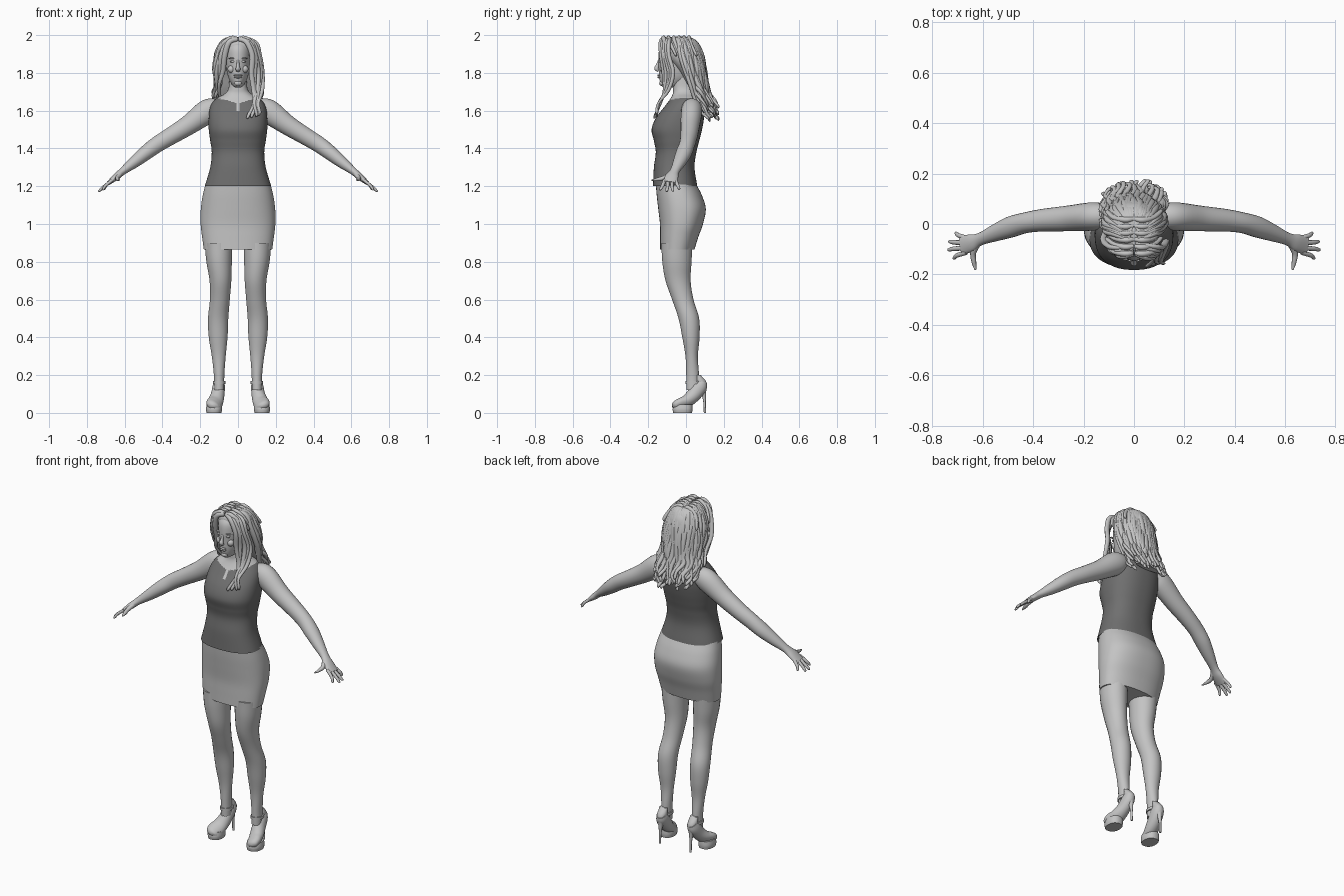
import bpy, bmesh, math, random
from mathutils import Vector

random.seed(4)
cube = bpy.data.objects.get("Cube")
if cube:
    bpy.data.objects.remove(cube, do_unlink=True)


def make_material(name, value):
    mat = bpy.data.materials.new(name)
    mat.use_nodes = True
    colour = (value, value, value, 1)
    mat.diffuse_color = colour
    mat.node_tree.nodes["Principled BSDF"].inputs["Base Color"].default_value = colour
    return mat


light_grey = make_material("light_grey", .55)
dark_grey = make_material("dark_grey", .16)


def smooth_path(stations, steps):
    """Catmull-Rom interpolation of (x, y, z, radius_a, radius_b) stations."""
    rows = [Vector(s) for s in stations]
    rows = [rows[0] * 2 - rows[1]] + rows + [rows[-1] * 2 - rows[-2]]
    result = []
    for p, q, r, s in zip(rows, rows[1:], rows[2:], rows[3:]):
        for i in range(steps):
            t = i / steps
            result.append((q * 2 + (r - p) * t + (p * 2 - q * 5 + r * 4 - s) * t ** 2
                           + (q * 3 - p - r * 3 + s) * t ** 3) / 2)
    return result + [rows[-2]]


def sweep(bm, stations, sides=24, steps=5, power=2, level=False):
    """Skin elliptical rings along a path; level keeps every ring horizontal."""
    rows = smooth_path(stations, steps)
    centres = [Vector(row[:3]) for row in rows]
    rings = []
    for i, row in enumerate(rows):
        along = centres[min(i + 1, len(rows) - 1)] - centres[max(i - 1, 0)]
        along = Vector((0, 0, 1)) if level else along.normalized()
        axis_a = Vector((0, 1, 0)).cross(along).normalized()
        axis_b = along.cross(axis_a)
        ring = []
        for k in range(sides):
            angle = math.tau * (k + .5) / sides
            c, s = math.cos(angle), math.sin(angle)
            c = math.copysign(abs(c) ** (2 / power), c)
            s = math.copysign(abs(s) ** (2 / power), s)
            offset = axis_a * c * max(row[3], .001) + axis_b * s * max(row[4], .001)
            ring.append(bm.verts.new(centres[i] + offset))
        rings.append(ring)
    for low, high in zip(rings, rings[1:]):
        for k in range(sides):
            n = (k + 1) % sides
            bm.faces.new((low[k], low[n], high[n], high[k]))
    bm.faces.new(rings[0])
    bm.faces.new(rings[-1])


def ball(bm, centre, radii):
    made = bmesh.ops.create_uvsphere(bm, u_segments=16, v_segments=10, radius=1)
    for v in made["verts"]:
        v.co = Vector(centre) + Vector(a * b for a, b in zip(v.co, radii))


def finish(name, bm, is_dark=None):
    bmesh.ops.recalc_face_normals(bm, faces=bm.faces)
    if is_dark:
        for face in bm.faces:
            face.material_index = int(is_dark(face.calc_center_median()))
    mesh = bpy.data.meshes.new(name)
    bm.to_mesh(mesh)
    bm.free()
    mesh.materials.append(light_grey)
    mesh.materials.append(dark_grey)
    obj = bpy.data.objects.new(name, mesh)
    bpy.context.collection.objects.link(obj)
    bpy.ops.object.select_all(action="DESELECT")
    obj.select_set(True)
    bpy.context.view_layer.objects.active = obj
    bpy.ops.object.shade_smooth_by_angle(angle=math.radians(50))
    return obj


def profile(rows):
    """Turn (height, half width, front, back) into centred stations."""
    return [(0, (f + b) / 2, z, w, (b - f) / 2) for z, w, f, b in rows]


def mirrored(stations, side):
    return [(s[0] * side, *s[1:]) for s in stations]


# Torso: sleeveless top with a scooped neckline and a short front slit
def is_top(c):
    slit = abs(c.x) < .008 and c.z > 1.6 and c.y < -.03
    return c.z < 1.64 + .25 * abs(c.x) and not slit


bm = bmesh.new()
sweep(bm, profile([
    (1.2, .176, -.175, .06), (1.3, .147, -.17, .045), (1.38, .139, -.16, .055),
    (1.44, .147, -.17, .07), (1.5, .155, -.182, .085), (1.56, .155, -.16, .095),
    (1.62, .147, -.115, .095), (1.66, .12, -.085, .08), (1.69, .07, -.07, .055),
    (1.72, .05, -.068, .04), (1.78, .045, -.068, .04)]),
    sides=96, steps=8, power=2.35, level=True)
finish("torso", bm, is_top)

# Skirt
bm = bmesh.new()
sweep(bm, profile([
    (.865, .181, -.137, .045), (.93, .19, -.137, .065), (1, .198, -.138, .09),
    (1.08, .197, -.147, .105), (1.15, .187, -.155, .085), (1.21, .173, -.16, .055)]),
    sides=64, power=2.3, level=True)
finish("skirt", bm)

# Head with facial features
bm = bmesh.new()
sweep(bm, profile([
    (1.722, .012, -.118, -.08), (1.735, .03, -.132, -.02), (1.775, .051, -.142, .03),
    (1.83, .063, -.145, .05), (1.88, .068, -.147, .06), (1.93, .067, -.14, .06),
    (1.97, .045, -.11, .04)]), sides=32, level=True)
sweep(bm, [(0, -.14, 1.872, .006, .006), (0, -.15, 1.84, .008, .01),
           (0, -.156, 1.822, .013, .012), (0, -.145, 1.81, .01, .006)], sides=12)
ball(bm, (0, -.144, 1.787), (.023, .008, .005))
ball(bm, (0, -.142, 1.777), (.02, .009, .006))
ball(bm, (0, -.128, 1.745), (.02, .014, .014))
for side in (-1, 1):
    ball(bm, (side * .028, -.134, 1.86), (.014, .008, .006))
    ball(bm, (side * .03, -.135, 1.877), (.02, .009, .004))
    ball(bm, (side * .035, -.12, 1.82), (.02, .018, .02))
finish("head", bm)

# Hair: a base volume covered with wavy locks
bm = bmesh.new()
sweep(bm, [
    (0, .12, 1.59, .085, .02), (0, .1, 1.65, .1, .035), (0, .065, 1.72, .105, .05),
    (0, .035, 1.8, .108, .07), (0, -.005, 1.88, .108, .1), (0, -.025, 1.94, .095, .103),
    (0, -.035, 1.975, .065, .075), (0, -.035, 1.988, .01, .01)],
    sides=40, level=True)


def lock(points, width, wave=.008):
    """A tapering strand with a random wave that grows towards the tip."""
    phase = random.uniform(0, math.tau)
    rows = []
    for i, p in enumerate(points):
        t = i / (len(points) - 1)
        sway = wave * t * math.sin(phase + i * 2)
        thick = width * (.55 + .45 * math.sin(math.pi * min(1, t + .15)))
        rows.append((p[0] + sway, p[1] + sway / 2, p[2], thick, thick * .75))
    x, y, z, a, b = rows[-1]
    rows.append((x * .95, y + .004, z - .012, a / 4, b / 4))
    sweep(bm, rows, sides=10, steps=4)


count = 17
for layer in range(2):
    for i in range(count):
        angle = math.radians(-8 + 196 * (i + layer / 2) / (count - .5))
        c, s = math.cos(angle), math.sin(angle)
        drop = random.uniform(-.02, .03) + layer * .035
        lock([(c * .015, s * .05 - .06, 1.98),
              (c * .075, s * .075 - .03, 1.965),
              (c * .106, s * .095 - .015, 1.9),
              (c * .115, s * .092 + .005, 1.82),
              (c * .112, s * .08 + .03, 1.74),
              (c * .118, s * .065 + .06, 1.67 + drop / 2),
              (c * .115, s * .06 + .09, 1.6 + drop),
              (c * .11, s * .05 + .115, 1.57 + drop)], .017, .016)

# Face-framing locks: over the left shoulder in front, behind the right one
for k in range(5):
    f = k * .011
    lock([(.005, -.12 + f, 1.98), (.045 + f, -.135 + f, 1.962),
          (.073 + f, -.132 + f, 1.89), (.078 + f, -.115 + f, 1.8),
          (.08 + f, -.115 + f / 2, 1.71), (.075 + f, -.14, 1.64),
          (.065 + f, -.16, 1.57 + f / 2)], .015, .014)
for k in range(4):
    f = k * .011
    lock([(-.002, -.12 + f, 1.98), (-.045 - f, -.128 + f, 1.962),
          (-.073 - f, -.115 + f, 1.89), (-.083 - f, -.09 + f, 1.81),
          (-.09 - f, -.06 + f, 1.74), (-.1 - f, -.02 + f, 1.68)], .015, .012)
# Swept crown strands on either side of the parting
for side in (-1, 1):
    for k in range(6):
        y = -.115 + k * .027
        lock([(side * .004, y, 1.978), (side * .035, y - .004, 1.98),
              (side * .075, y + .005, 1.955), (side * .103, y + .03, 1.9)], .017, .004)
finish("hair", bm)

for side, label in ((1, "left"), (-1, "right")):
    # Arm with palm and fingers
    bm = bmesh.new()
    sweep(bm, mirrored([
        (.1, .03, 1.62, .045, .045), (.16, .03, 1.597, .064, .056),
        (.26, .022, 1.525, .053, .051), (.36, .015, 1.463, .046, .045),
        (.43, .005, 1.42, .043, .041), (.49, -.012, 1.375, .039, .042),
        (.55, -.035, 1.327, .031, .034), (.61, -.06, 1.28, .02, .025),
        (.645, -.075, 1.25, .018, .035), (.685, -.085, 1.217, .011, .037)], side))
    for root, mid, tip, drop in ((-.056, -.045, -.037, .71), (-.075, -.073, -.07, .735),
                                 (-.095, -.098, -.102, .738), (-.113, -.124, -.135, .718)):
        end_z = 1.17 + (.74 - drop) * .4
        sweep(bm, mirrored([
            (.665, root, 1.233, .009, .01), (drop * .6 + .27, mid, end_z + .025, .008, .009),
            (drop - .004, tip, end_z + .005, .006, .007),
            (drop, tip, end_z, .002, .002)], side), sides=10)
    sweep(bm, mirrored([
        (.62, -.075, 1.268, .012, .015), (.638, -.115, 1.245, .012, .012),
        (.635, -.15, 1.236, .009, .01), (.629, -.182, 1.232, .003, .004)], side), sides=10)
    finish(label + "_arm", bm)

    # Leg
    bm = bmesh.new()
    sweep(bm, mirrored([
        (.1, .035, .12, .027, .033), (.1, .035, .2, .028, .034),
        (.102, .03, .3, .037, .033), (.105, .026, .4, .05, .046),
        (.105, .015, .5, .054, .055), (.096, -.017, .6, .053, .057),
        (.093, -.042, .7, .058, .067), (.1, -.048, .8, .068, .078),
        (.103, -.048, .9, .074, .083)], side), level=True)
    finish(label + "_leg", bm)

    # Platform shoe with ankle strap and stiletto heel
    bm = bmesh.new()
    sweep(bm, mirrored([
        (.1, .088, .165, .026, .028), (.102, .072, .138, .033, .04),
        (.108, .04, .095, .036, .038), (.118, .005, .062, .041, .033),
        (.127, -.032, .045, .043, .028), (.132, -.058, .036, .034, .023),
        (.134, -.07, .03, .012, .01)], side))
    sweep(bm, mirrored([
        (.127, -.018, 0, .04, .05), (.127, -.018, .02, .043, .053),
        (.126, -.016, .045, .04, .05)], side), level=True, power=2.3)
    sweep(bm, mirrored([
        (.1, .1, 0, .006, .006), (.1, .098, .06, .007, .007),
        (.1, .092, .11, .014, .015), (.1, .08, .16, .027, .03),
        (.1, .066, .2, .024, .012)], side), sides=16, level=True)
    sweep(bm, mirrored([
        (.1, .038, .152, .033, .041), (.1, .038, .168, .033, .041)], side), level=True)
    finish(label + "_shoe", bm)
